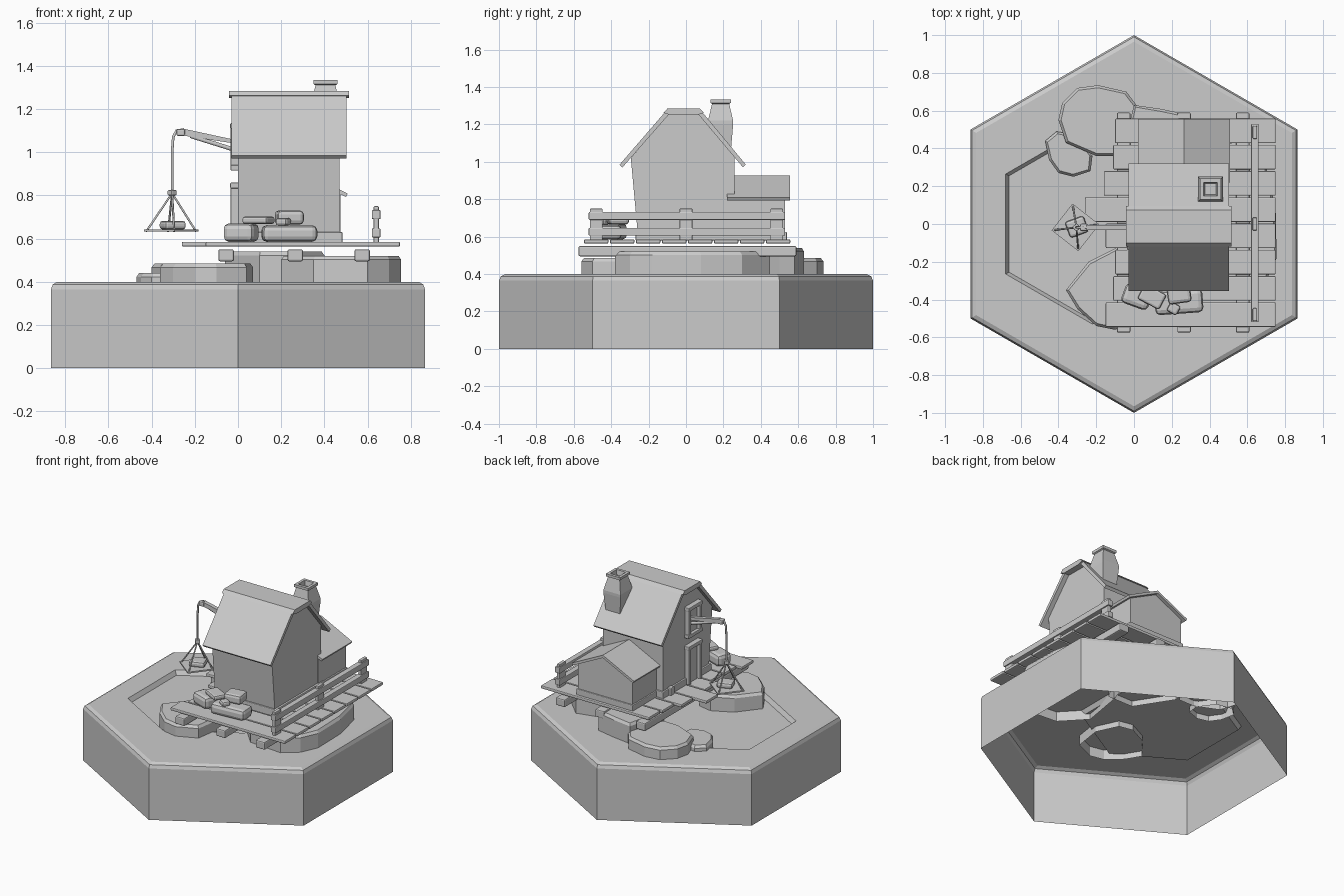
import bpy, bmesh, math
from mathutils import Vector, Matrix

if "Cube" in bpy.data.objects:
    bpy.data.objects.remove(bpy.data.objects["Cube"])

stone = bpy.data.materials.new("plain_grey")
stone.use_nodes = True
GREY = (0.6, 0.6, 0.6, 1)
stone.diffuse_color = GREY
stone.node_tree.nodes["Principled BSDF"].inputs["Base Color"].default_value = GREY


def add(name, data):
    obj = bpy.data.objects.new(name, data)
    bpy.context.collection.objects.link(obj)
    data.materials.append(stone)
    return obj


def finish(name, bm, bevel=0):
    mesh = bpy.data.meshes.new(name)
    bm.to_mesh(mesh)
    bm.free()
    obj = add(name, mesh)
    if bevel:
        mod = obj.modifiers.new("soft_edges", "BEVEL")
        mod.width, mod.segments = bevel, 2
    return obj


def loft(name, rings, bottom=False, bevel=0, fix=False):
    """Skin a stack of equal-length point rings and cap the last one."""
    bm = bmesh.new()
    rows = [[bm.verts.new(p) for p in ring] for ring in rings]
    for low, high in zip(rows, rows[1:]):
        for i in range(len(low)):
            j = (i + 1) % len(low)
            bm.faces.new((low[i], low[j], high[j], high[i]))
    bm.faces.new(rows[-1])
    if bottom:
        bm.faces.new(rows[0][::-1])
    if fix:
        bmesh.ops.recalc_face_normals(bm, faces=bm.faces)
    return finish(name, bm, bevel)


def extrude(name, profile, axis, start, end, bevel=0):
    """Extrude a (side, height) profile along x or y."""
    def place(t):
        return [(t, s, h) if axis == "x" else (s, t, h) for s, h in profile]
    return loft(name, [place(start), place(end)], True, bevel, True)


def box(name, x, y, z, bevel=0, turn=0):
    """Box given by its (min, max) on each axis, turned about its own centre."""
    spans = (x, y, z)
    centre = Vector([(a + b) / 2 for a, b in spans])
    size = Vector([b - a for a, b in spans])
    bm = bmesh.new()
    bmesh.ops.create_cube(bm, size=1, matrix=Matrix.Diagonal((*size, 1)))
    obj = finish(name, bm, bevel)
    obj.location = centre
    obj.rotation_euler.z = math.radians(turn)
    return obj


def rope(name, points, radius=0.006):
    curve = bpy.data.curves.new(name, "CURVE")
    curve.dimensions = "3D"
    curve.bevel_depth, curve.bevel_resolution = radius, 1
    curve.use_fill_caps = True
    spline = curve.splines.new("POLY")
    spline.points.add(len(points) - 1)
    for point, co in zip(spline.points, points):
        point.co = (*co, 1)
    return add(name, curve)


def ngon(radius, z, cx=0, cy=0, sides=6, start=30):
    angles = [math.radians(start + 360 * i / sides) for i in range(sides)]
    return [(cx + radius * math.cos(a), cy + radius * math.sin(a), z) for a in angles]


# Hexagonal ground, open below, with a shallow pond
POND = -0.22
loft("ground", [ngon(1, 0), ngon(1, 0.365), ngon(0.99, 0.388), ngon(0.965, 0.4),
                ngon(0.53, 0.4, POND), ngon(0.51, 0.37, POND)])


# Flat-topped rocks, open below
def rock(name, top, outline):
    mid = sum((Vector(p) for p in outline), Vector((0, 0))) / len(outline)

    def ring(inset, z):
        return [(*(Vector(p) + (mid - Vector(p)).normalized() * inset), z) for p in outline]
    loft(name, [ring(0, 0.33), ring(0, top - 0.018), ring(0.014, top)])


rock("back_rock", 0.485, [(0.02, 0.62), (-0.04, 0.7), (-0.19, 0.735), (-0.3, 0.72), (-0.38, 0.64),
                          (-0.4, 0.55), (-0.36, 0.43), (-0.2, 0.36), (-0.08, 0.36), (0, 0.45)])
rock("small_rock", 0.44, [(-0.3, 0.47), (-0.41, 0.49), (-0.47, 0.44), (-0.45, 0.34), (-0.4, 0.27),
                          (-0.32, 0.25), (-0.23, 0.28), (-0.22, 0.36)])
rock("front_rock", 0.485, [(-0.36, -0.35), (-0.3, -0.45), (-0.2, -0.54), (-0.1, -0.56), (0.04, -0.5),
                           (0.07, -0.3), (0, -0.15), (-0.1, -0.13), (-0.24, -0.2)])
rock("shed_rock", 0.54, [(0.4, 0.3), (0.31, 0.5), (0.28, 0.58), (0.14, 0.61), (0, 0.63),
                         (-0.02, 0.55), (-0.06, 0.35), (0.1, 0.1), (0.3, 0.1)])
rock("side_rock", 0.52, [(0.755, -0.18), (0.75, 0.08), (0.7, 0.3), (0.55, 0.45), (0.35, 0.4), (0.25, 0.1),
                         (0.2, -0.2), (0.35, -0.36), (0.6, -0.38), (0.7, -0.3)])

# Deck: beams below, planks across
for x in (-0.055, 0.265, 0.575):
    box("deck_beam", (x - 0.036, x + 0.036), (-0.575, 0.59), (0.495, 0.55), 0.008)
for i, left in enumerate((-0.15, -0.11, -0.1, -0.15, -0.26, -0.16, -0.11, -0.1)):
    y = -0.545 + 0.139 * i
    box("deck_plank", (left, 0.75), (y, y + 0.13), (0.563, 0.585), 0.006)

# Fence
for y in (-0.48, 0, 0.485):
    box("fence_post", (0.628, 0.652), (y - 0.034, y + 0.034), (0.58, 0.75), 0.005)
for z in (0.605, 0.69):
    box("fence_rail", (0.62, 0.66), (-0.52, 0.53), (z, z + 0.042), 0.005)

# House
extrude("house_walls", [(-0.255, 0.585), (0.26, 0.585), (0.26, 1.03), (0.07, 1.26), (-0.09, 1.26),
                        (-0.295, 1.02)], "x", 0, 0.47)
box("house_plinth", (-0.012, 0.484), (-0.27, 0.272), (0.58, 0.63), 0.005)
extrude("house_roof", [(-0.355, 0.985), (-0.1, 1.28), (0.075, 1.28), (0.32, 0.985), (0.305, 0.97),
                       (0.065, 1.255), (-0.09, 1.255), (-0.34, 0.97)], "x", -0.03, 0.503)
extrude("ridge_cap", [(-0.12, 1.262), (-0.1, 1.284), (0.075, 1.284), (0.095, 1.262), (0.06, 1.25),
                      (-0.085, 1.25)], "x", -0.042, 0.515)


# Door and loft hatch on the left gable
def framed_opening(name, y, z):
    (ya, yb), (za, zb) = y, z
    box(name + "_panel", (-0.012, 0.01), y, z)
    for side in (ya, yb):
        box(name + "_jamb", (-0.034, 0.01), (side - 0.012, side + 0.012), (za, zb), 0.004)
    box(name + "_lintel", (-0.036, 0.01), (ya - 0.018, yb + 0.018), (zb - 0.012, zb + 0.014), 0.004)


framed_opening("door", (-0.12, 0), (0.585, 0.845))
framed_opening("hatch", (-0.12, 0), (0.93, 1.12))
box("hatch_sill", (-0.034, 0.01), (-0.138, 0.018), (0.915, 0.94), 0.004)
box("wall_block", (-0.03, 0), (0.17, 0.21), (0.585, 0.64), 0.005)

# Shed
extrude("shed_walls", [(0.05, 0.585), (0.475, 0.585), (0.475, 0.81), (0.265, 0.91), (0.05, 0.81)],
        "y", 0.22, 0.53)
box("shed_plinth", (0.04, 0.485), (0.24, 0.54), (0.58, 0.625), 0.005)
extrude("shed_roof", [(0.02, 0.808), (0.265, 0.928), (0.508, 0.808), (0.5, 0.793), (0.265, 0.908),
                      (0.028, 0.793)], "y", 0.22, 0.555)

# Chimney with a hollow top
profile = ((0.05, 1), (0.067, 1.2), (0.067, 1.22), (0.046, 1.31), (0.055, 1.315), (0.055, 1.334),
           (0.036, 1.334), (0.03, 1.3))
loft("chimney", [ngon(r * math.sqrt(2), z, 0.405, 0.185, 4, 45) for r, z in profile])

# Crane: boom, rope, hanging tray and its load
BY, BX = -0.018, -0.305
extrude("crane_boom", [(0.02, 1.05), (-0.25, 1.108), (-0.28, 1.1), (-0.275, 1.08), (0.02, 1.035)],
        "y", BY - 0.014, BY + 0.014)
rope("crane_brace", [(0.02, BY, 1), (-0.22, BY, 1.075)], 0.011)
box("boom_tip", (-0.285, -0.245), (BY - 0.02, BY + 0.02), (1.075, 1.108), 0.008)
rope("crane_rope", [(-0.25, BY, 1.105), (-0.285, BY, 1.1), (-0.3, BY, 1.07), (BX, BY, 1), (BX, BY, 0.81)], 0.007)
box("rope_knot", (BX - 0.016, BX + 0.016), (BY - 0.016, BY + 0.016), (0.8, 0.825), 0.005, 40)
corners = ngon(0.127, 0.632, BX - 0.005, BY, 4, 7)
loft("tray", [corners, [(x, y, 0.642) for x, y, z in corners]], True)
for x, y, z in corners:
    rope("tray_rope", [(BX, BY, 0.81), (x * 0.92 + BX * 0.08, y * 0.92 + BY * 0.08, z)], 0.005)
box("tray_stone", (-0.355, -0.25), (-0.06, 0.03), (0.642, 0.682), 0.014, 20)

# Pile of boulders on the front of the deck
box("boulder", (-0.06, 0.09), (-0.44, -0.33), (0.585, 0.67), 0.025, -20)
box("boulder", (0.11, 0.365), (-0.475, -0.35), (0.585, 0.662), 0.025, 4)
box("boulder", (0.03, 0.16), (-0.43, -0.34), (0.668, 0.702), 0.012, -28)
box("boulder", (0.175, 0.3), (-0.42, -0.31), (0.665, 0.73), 0.018, 8)
box("boulder", (0.18, 0.24), (-0.475, -0.42), (0.66, 0.695), 0.012, -30)
